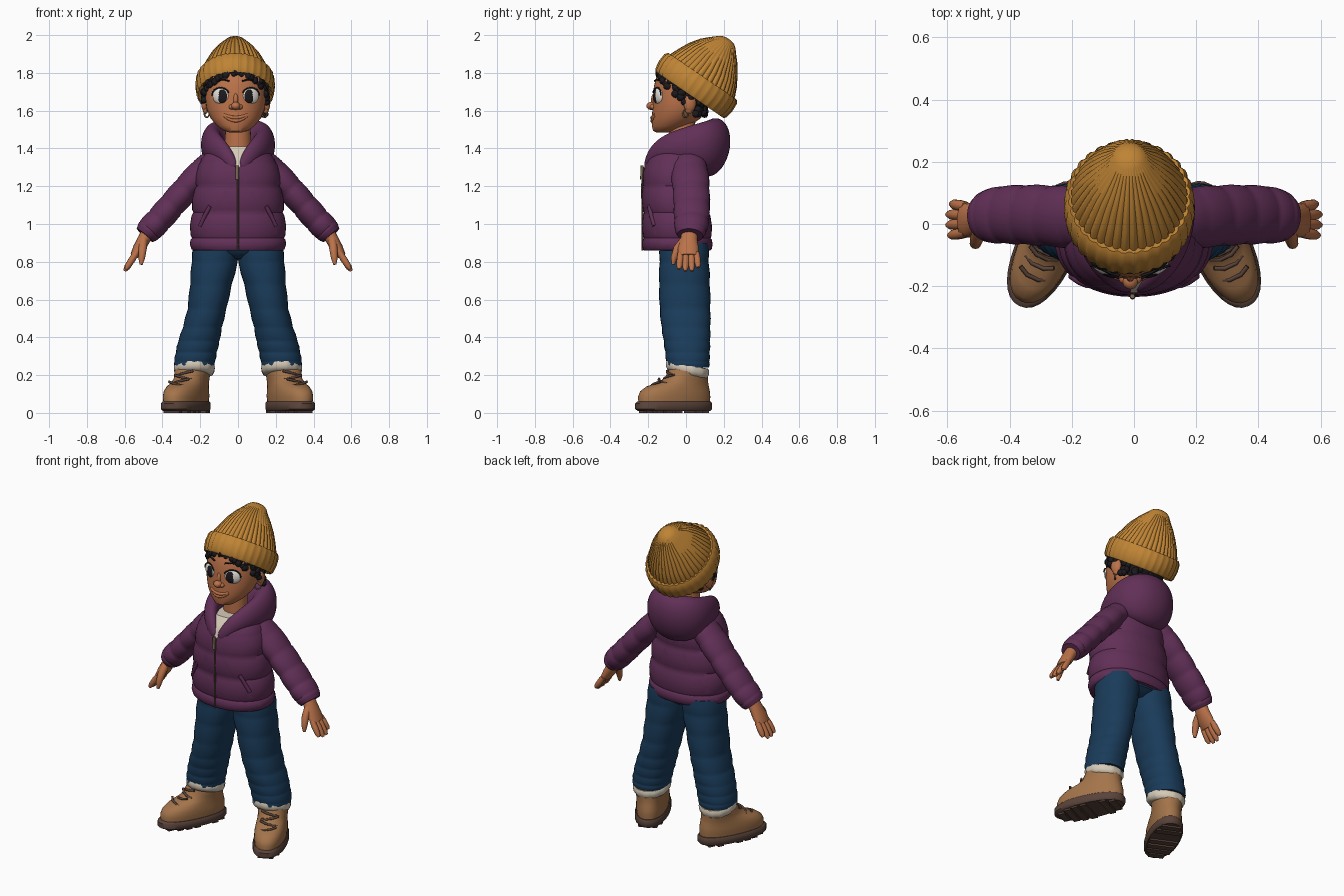
import bpy, bmesh, math, random
from mathutils import Vector, Matrix

random.seed(4)
cube = bpy.data.objects.get("Cube")
if cube:
    bpy.data.objects.remove(cube)
X, Y, Z = Vector((1, 0, 0)), Vector((0, 1, 0)), Vector((0, 0, 1))
HEAD = Matrix.Translation((-.012, 0, 0))


def material(name, *rgb):
    m = bpy.data.materials.new(name)
    m.use_nodes = True
    m.diffuse_color = (*rgb, 1)
    m.node_tree.nodes["Principled BSDF"].inputs["Base Color"].default_value = (*rgb, 1)
    return m


MUSTARD = material("mustard wool", .52, .23, .035)
PLUM = material("plum nylon", .12, .029, .095)
DENIM = material("blue denim", .01, .044, .102)
TAN = material("tan leather", .37, .175, .07)
BROWN = material("dark brown rubber", .1, .056, .042)
SKIN = material("warm brown skin", .5, .17, .068)
BLACK = material("black hair", .012, .01, .012)
CREAM = material("cream fleece", .68, .6, .48)
WHITE = material("eye white", .8, .77, .72)
BRASS = material("aged metal", .2, .15, .09)


def add(name, data, mirror):
    ob = bpy.data.objects.new(name, data)
    bpy.context.collection.objects.link(ob)
    if mirror:
        ob.modifiers.new("mirror", "MIRROR").use_mirror_merge = False
    return ob


def finish(name, bm, mats, mirror=False, xf=None, angle=.8):
    bmesh.ops.recalc_face_normals(bm, faces=bm.faces[:])
    me = bpy.data.meshes.new(name)
    bm.to_mesh(me)
    bm.free()
    for m in mats:
        me.materials.append(m)
    me.shade_smooth()
    me.set_sharp_from_angle(angle=angle)
    ob = add(name, me, mirror)
    if xf:
        ob.matrix_world = xf
    return ob


def skin_rings(rings, n=32, sq=1.0, rib=0, turn=None):
    """Bridge rings of (centre, u, v) into a capped tube."""
    bm = bmesh.new()
    power = lambda c: math.copysign(abs(c) ** sq, c)
    loops = []
    for c, u, v in rings:
        loop = []
        for i in range(n):
            a = math.tau * i / n
            k = 1 - (rib if i % 3 == 0 else 0)
            loop.append(bm.verts.new(c + (u * power(math.cos(a)) + v * power(math.sin(a))) * k))
        loops.append(loop)
    for a, b in zip(loops, loops[1:]):
        for i in range(n):
            j = (i + 1) % n
            bm.faces.new((a[i], a[j], b[j], b[i]))
    bm.faces.new(loops[0])
    bm.faces.new(loops[-1])
    if turn:
        bm.transform(turn)
    return bm


def level(rows):
    """Horizontal rings from (z, x, y, x radius, y radius)."""
    return [(Vector((x, y, z)), X * rx, Y * ry) for z, x, y, rx, ry in rows]


def sweep(rows, up=Y):
    """Rings across a path of (x, y, z, thickness, width along up)."""
    p = [Vector(r[:3]) for r in rows]
    rings = []
    for i, r in enumerate(rows):
        t = (p[min(i + 1, len(p) - 1)] - p[max(i - 1, 0)]).normalized()
        side = t.cross(up).normalized()
        rings.append((p[i], side * r[3], side.cross(t) * r[4]))
    return rings


def puff(rings, depth=.06):
    """Swell the cloth between neighbouring seams."""
    out = []
    for a, b in zip(rings, rings[1:]):
        for t, f in ((0, 1 - depth), (.12, 1), (.5, 1.025), (.88, 1)):
            c, u, v = (p.lerp(q, t) for p, q in zip(a, b))
            out.append((c, u * f, v * f))
    return out + [rings[-1]]


def blobs(name, items, mat, mirror=False, xf=None, seg=20):
    """Ellipsoids of (centre, radii, turn about z)."""
    bm = bmesh.new()
    for loc, size, rz in items:
        m = Matrix.Translation(loc) @ Matrix.Rotation(rz, 4, "Z") @ Matrix.Diagonal((*size, 1))
        bmesh.ops.create_uvsphere(bm, u_segments=seg, v_segments=seg // 2, radius=1, matrix=m)
    return finish(name, bm, [mat], mirror, xf)


def cord(name, paths, r, mat, mirror=False, xf=None, cyclic=False):
    cu = bpy.data.curves.new(name, "CURVE")
    cu.dimensions, cu.bevel_depth, cu.bevel_resolution, cu.use_fill_caps = "3D", r, 2, True
    for pts in paths:
        s = cu.splines.new("POLY")
        s.points.add(len(pts) - 1)
        s.use_cyclic_u = cyclic
        for q, p in zip(s.points, pts):
            q.co = (*p, 1)
    cu.materials.append(mat)
    ob = add(name, cu, mirror)
    if xf:
        ob.matrix_world = xf


# Quilted jacket body with the shirt showing in the open neck
body = level([(.86, 0, -.046, .246, .182), (.925, 0, -.046, .252, .183), (1.06, 0, -.05, .245, .178),
              (1.2, 0, -.056, .228, .176), (1.33, 0, -.05, .205, .165), (1.41, 0, -.03, .135, .125)])
bm = skin_rings(puff(body, .035), 48, .92)
for s in (1, -1):
    bmesh.ops.bisect_plane(bm, geom=bm.verts[:] + bm.edges[:] + bm.faces[:],
                           plane_co=(0, 0, 1.29), plane_no=(s, 0, -.6))
for f in bm.faces:
    c = f.calc_center_median()
    f.material_index = int(c.y < -.02 and abs(c.x) < (c.z - 1.29) * .6)
finish("jacket_body", bm, [PLUM, CREAM])

# Sleeves, hood, zip and pockets
arm = sweep([(.1, .01, 1.355, .065, .08), (.19, .02, 1.275, .074, .098), (.275, .027, 1.185, .071, .097),
             (.35, .03, 1.1, .07, .095), (.42, .03, 1.02, .07, .092), (.47, .025, .968, .069, .085),
             (.493, .022, .94, .056, .068)])
finish("sleeve", skin_rings(puff(arm, .045)), [PLUM], True)
half = [(.015, -.215, 1.29, .016, .03), (.075, -.168, 1.38, .036, .048), (.122, -.095, 1.408, .046, .073),
        (.142, 0, 1.42, .057, .095), (.128, .085, 1.415, .08, .13), (.075, .128, 1.408, .097, .152)]
hood = half + [(0, .14, 1.405, .1, .162)] + [(-r[0], *r[1:]) for r in reversed(half)]
ob = finish("hood", skin_rings(sweep(hood, Vector((0, .22, 1)).normalized()), 20), [PLUM])
sub = ob.modifiers.new("soften", "SUBSURF")
sub.levels = sub.render_levels = 2
zip_path = [(0, c.y - v.y * 1.01, c.z) for c, u, v in body[:-1]]
zip_path[-1] = (0, -.22, 1.3)
cord("zip", [zip_path], .005, BROWN)
cord("zip_pull", [[(-.005, -.232, 1.31), (-.005, -.235, 1.235)]], .008, BRASS)
cord("pocket_welt", [[(.148, -.195, 1.095), (.175, -.184, 1.045), (.2, -.167, .99)]], .012, PLUM, True)

# Hands
palm = sweep([(.475, .02, .96, .036, .042), (.5, .015, .915, .034, .046), (.525, .012, .87, .032, .056),
              (.55, .012, .83, .022, .054)])
finish("palm", skin_rings(palm, 16), [SKIN], True)
for i, reach in enumerate((.9, 1, 1, .8)):
    y = -.028 + i * .028
    spread = (i - 1.5) * .006
    path = [(.54 + .06 * t * reach, y + spread * t, .845 - .094 * t * reach, r, r)
            for t, r in ((0, .016), (.4, .018), (.8, .016), (1, .008))]
    finish("finger", skin_rings(sweep(path), 10), [SKIN], True)
thumb = sweep([(.5, -.01, .915, .022, .022), (.505, -.045, .87, .022, .022), (.51, -.064, .82, .018, .017),
               (.513, -.068, .785, .008, .008)])
finish("thumb", skin_rings(thumb, 12), [SKIN], True)

# Jeans
hips = level([(.815, 0, -.01, .1, .07), (.85, 0, -.01, .2, .118), (.92, 0, -.02, .225, .132)])
finish("jeans_hips", skin_rings(hips), [DENIM])
leg = level([(.9, .116, -.01, .118, .128), (.8, .123, -.01, .122, .13), (.68, .143, -.008, .11, .134),
             (.55, .164, -.005, .102, .133), (.45, .189, 0, .103, .128), (.38, .207, .005, .109, .122),
             (.32, .221, .008, .108, .117), (.27, .23, .01, .108, .114), (.24, .232, .012, .102, .11)])
finish("jeans_leg", skin_rings(puff(leg, .012), 32, .92), [DENIM], True)

# Fleece cuffs
fleece = []
for z, r in ((.2, .085), (.206, .1), (.222, .108), (.24, .11), (.253, .106), (.258, .09)):
    fleece.append((Vector((.231, .008, z)), X * r, Vector((0, r * 1.06, -.022))))
finish("fleece_cuff", skin_rings(fleece, 36, 1, .03), [CREAM], True)

# Boots, shaped straight and then toed out
TOE_OUT = Matrix.Translation((.241, .01, 0)) @ Matrix.Rotation(math.radians(25), 4, "Z")


def foot_rings(rows):
    return level([(z, 0, (front + back) / 2, w, (back - front) / 2) for z, front, back, w in rows])


upper = foot_rings([(.045, -.282, .122, .085), (.085, -.286, .125, .09), (.115, -.272, .122, .089),
                    (.14, -.235, .116, .086), (.16, -.17, .112, .084), (.185, -.128, .11, .084),
                    (.215, -.108, .11, .09), (.235, -.1, .108, .088)])
finish("boot_upper", skin_rings(upper, 32, .9, 0, TOE_OUT), [TAN], True)
sole = foot_rings([(.01, -.285, .126, .088), (.02, -.302, .135, .097), (.05, -.302, .135, .097),
                   (.06, -.29, .128, .09)])
finish("boot_sole", skin_rings(sole, 32, .9, 0, TOE_OUT), [BROWN], True)
bm = bmesh.new()
for y, w in ((-.245, .09), (-.195, .14), (-.145, .16), (-.09, .165), (.03, .15), (.08, .11)):
    bmesh.ops.create_cube(bm, size=1, matrix=TOE_OUT @ Matrix.Translation((0, y, .012))
                          @ Matrix.Diagonal((w, .038, .024, 1)))
finish("sole_lugs", bm, [BROWN], True)
lace_rows = [(-.21, .152), (-.17, .168), (-.138, .188), (-.122, .21)]
laces = []
for (y, z), s in zip(lace_rows, (1, -1, 1, -1)):
    laces.append([TOE_OUT @ Vector((x, y + abs(x) * .5, z + s * x * .25)) for x in (-.05, -.02, .02, .05)])
cord("laces", laces, .007, BROWN, True)

# Neck and head
neck = level([(1.36, 0, -.02, .075, .07), (1.44, 0, -.025, .07, .067), (1.55, 0, -.02, .064, .07)])
finish("neck", skin_rings(neck, 24), [SKIN])
head = level([(1.484, 0, -.125, .03, .03), (1.493, 0, -.108, .065, .066), (1.52, 0, -.08, .1, .101),
              (1.56, 0, -.052, .133, .13), (1.61, 0, -.033, .154, .144), (1.66, 0, -.025, .16, .15),
              (1.73, 0, -.015, .16, .155), (1.8, 0, 0, .152, .15), (1.86, 0, .02, .115, .115)])
finish("head", skin_rings(head, 40), [SKIN], False, HEAD)
blobs("nose", [((0, -.183, 1.625), (.025, .027, .021), 0), ((0, -.163, 1.655), (.015, .022, .04), 0),
               ((.021, -.174, 1.62), (.016, .018, .014), 0), ((-.021, -.174, 1.62), (.016, .018, .014), 0)],
      SKIN, False, HEAD)
lips = [[(x, -.18 + 5 * x * x, base + bend * x * x) for x in (-.06, -.04, -.02, 0, .02, .04, .06)]
        for base, bend in ((1.563, 4), (1.546, 8))]
cord("smiling_lips", lips, .0095, SKIN, False, HEAD)
blobs("ear", [((.162, .02, 1.64), (.02, .034, .048), .25), ((.16, .015, 1.605), (.015, .02, .022), 0)],
      SKIN, True, HEAD)
hoop = [(.153 + .013 * math.sin(a), -.002 + .014 * math.sin(a), 1.585 + .02 * math.cos(a))
        for a in (math.tau * i / 16 for i in range(16))]
cord("earring", [hoop], .0045, BRASS, True, HEAD, True)

# Eyes and brows
blobs("eye_white", [((.08, -.147, 1.678), (.047, .018, .043), .45)], WHITE, True, HEAD)
blobs("iris", [((.074, -.158, 1.677), (.032, .011, .037), .4)], BLACK, True, HEAD)
lash = [(.08 + .046 * math.cos(a), -.156 + .022 * math.cos(a) + .004 * math.sin(a),
         1.68 + .042 * math.sin(a)) for a in (math.pi * i / 8 for i in range(8))]
cord("lashes", [lash], .004, BLACK, True, HEAD)
cord("eyebrow", [[(.035, -.166, 1.757), (.065, -.157, 1.765), (.095, -.14, 1.76)]], .0045, BLACK, True, HEAD)

# Beanie on a tilted axis
AXIS = Vector((0, .564, .826))
BACK = Vector((0, .826, -.564))
CENTRE = Vector((-.015, .024, 1.69))


def beanie(rows):
    return [(CENTRE + AXIS * t + BACK * s, X * rx, BACK * ry) for t, s, rx, ry in rows]


crown = beanie([(.06, 0, .19, .21), (.12, 0, .186, .204), (.17, 0, .163, .182), (.22, -.003, .138, .154),
                (.27, -.002, .103, .119), (.305, 0, .075, .085), (.335, .004, .053, .055),
                (.348, .005, .035, .035), (.353, .005, .012, .012)])
finish("beanie_crown", skin_rings(crown, 120, 1, .05), [MUSTARD], angle=1.2)
cuff = beanie([(.01, 0, .18, .2), (-.008, 0, .198, .218), (.005, 0, .205, .229), (.05, 0, .211, .236),
               (.095, 0, .207, .233), (.112, 0, .196, .22), (.105, 0, .18, .2)])
finish("beanie_cuff", skin_rings(cuff, 96, 1, .03), [MUSTARD], angle=1.2)

# Short curly hair below the beanie
blobs("back_hair", [((0, .04, 1.675), (.162, .085, .12), 0)], BLACK, False, HEAD, 32)
curls = []
for i in range(90):
    a = math.radians(random.uniform(-185, 5))
    low = .012 + .045 * abs(math.cos(a)) ** 2
    p = CENTRE + X * .166 * math.cos(a) + BACK * .2 * math.sin(a) - AXIS * random.uniform(-.01, low)
    r = random.uniform(.014, .022)
    curls.append((p, (r, r, r), 0))
for i in range(50):
    a = math.radians(random.uniform(15, 165))
    p = Vector((.15 * math.cos(a), .03 + .07 * math.sin(a), random.uniform(1.58, 1.68)))
    curls.append((p, (.02, .02, .02), 0))
blobs("curls", curls, BLACK, seg=10)
